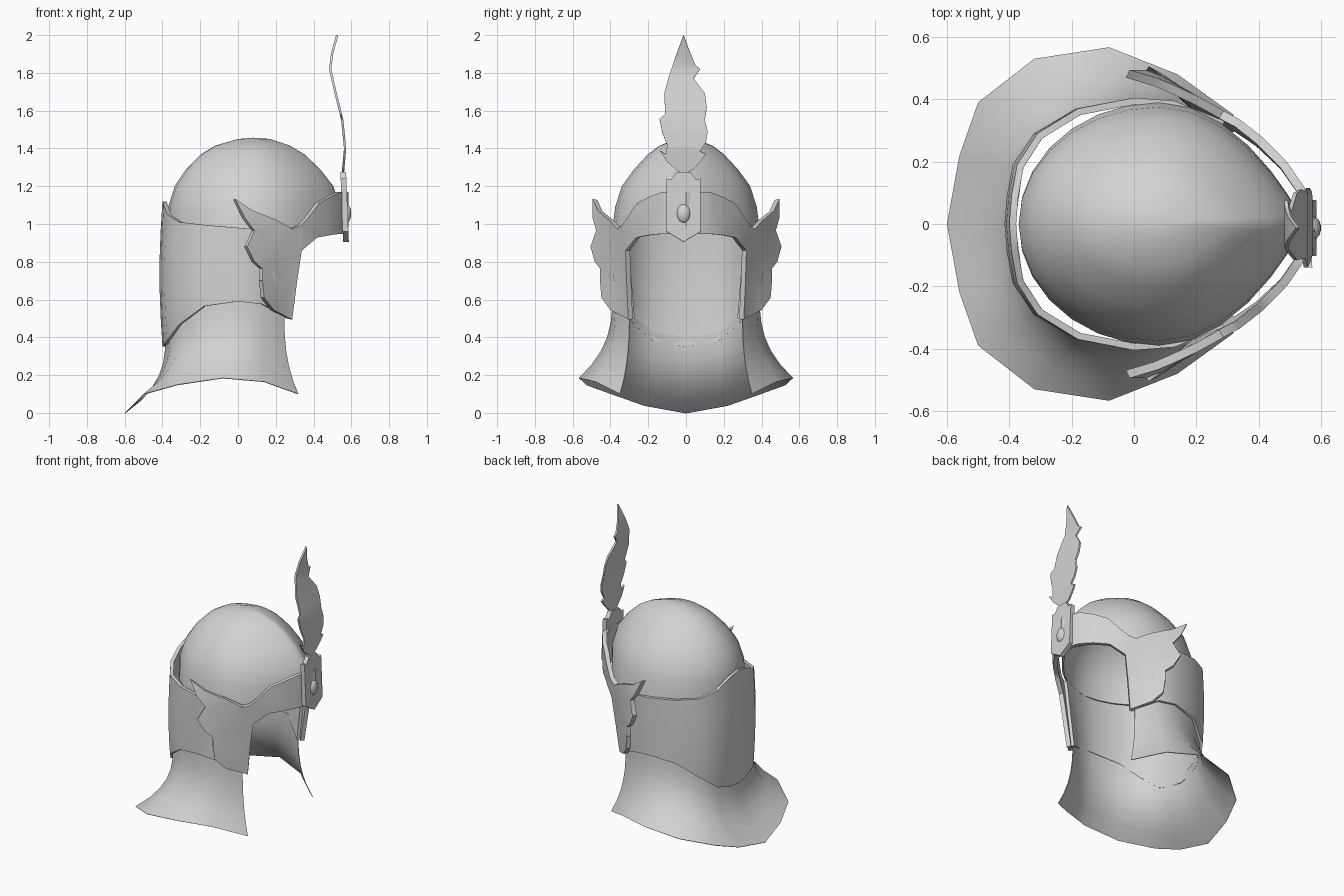
import bpy, bmesh, math
from mathutils import Vector

if "Cube" in bpy.data.objects:
    bpy.data.objects.remove(bpy.data.objects["Cube"])

steel = bpy.data.materials.new("plain_grey")
steel.diffuse_color = (0.65, 0.65, 0.65, 1)
steel.use_nodes = True
steel.node_tree.nodes["Principled BSDF"].inputs["Base Color"].default_value = steel.diffuse_color


def finish(name, bm, thick=0.0, offset=-1.0, mirror=False, angle=40):
    """Turn a bmesh into a named object, mirror and thicken it, then shade it."""
    me = bpy.data.meshes.new(name)
    bm.to_mesh(me)
    bm.free()
    ob = bpy.data.objects.new(name, me)
    bpy.context.collection.objects.link(ob)
    me.materials.append(steel)
    bpy.ops.object.select_all(action='DESELECT')
    ob.select_set(True)
    bpy.context.view_layer.objects.active = ob
    if mirror:
        m = ob.modifiers.new("mirror", 'MIRROR')
        m.use_axis = (False, True, False)
        m.merge_threshold = 0.002
        bpy.ops.object.modifier_apply(modifier=m.name)
    if thick:
        s = ob.modifiers.new("thickness", 'SOLIDIFY')
        s.thickness, s.offset = thick, offset
        bpy.ops.object.modifier_apply(modifier=s.name)
    bpy.ops.object.shade_smooth_by_angle(angle=math.radians(angle))
    return ob


def interp(table, t):
    """Piecewise linear lookup in a sorted list of pairs."""
    if t <= table[0][0]:
        return table[0][1]
    for (a, va), (b, vb) in zip(table, table[1:]):
        if t <= b:
            return va + (vb - va) * (t - a) / (b - a)
    return table[-1][1]


def grid(bm, rows, closed=False):
    """Skin rows of points, listed from the top row down."""
    vs = [[bm.verts.new(p) for p in r] for r in rows]
    n = len(vs[0])
    for a, b in zip(vs, vs[1:]):
        for i in range(n if closed else n - 1):
            j = (i + 1) % n
            bm.faces.new((a[i], b[i], b[j], a[j]))
    return vs


def sheet(outline, axis, cuts, place):
    """Flat outline, sliced across one axis, then bent by the place rule."""
    bm = bmesh.new()
    bm.faces.new([bm.verts.new((u, v, 0)) for u, v in outline])
    bmesh.ops.triangulate(bm, faces=bm.faces[:])
    no = Vector((1, 0, 0)) if axis == 0 else Vector((0, 1, 0))
    for c in cuts:
        bmesh.ops.bisect_plane(bm, geom=bm.verts[:] + bm.edges[:] + bm.faces[:],
                               dist=1e-5, plane_co=no * c, plane_no=no)
    for v in bm.verts:
        v.co = place(v.co.x, v.co.y)
    return bm


def both_sides(half):
    """Columns from the right front edge, round the back, to the left front edge."""
    right = [(c, -1) for c in reversed(half)]
    return [(c, 1) for c in reversed(half)] + [(c, -1) for c in half[1:]]


# dome: rings of (z, back x, front x, half width), pointed towards the front
rings = [(1.45, 0.0, 0.17, 0.05), (1.415, -0.12, 0.275, 0.14), (1.37, -0.195, 0.35, 0.2),
         (1.29, -0.275, 0.435, 0.275), (1.2, -0.335, 0.505, 0.34),
         (1.09, -0.37, 0.54, 0.375), (0.97, -0.37, 0.54, 0.39)]
rows, xc, N = [], 0.08, 28
for z, xb, xf, w in rings:
    row = []
    for i in range(N):
        a = 2 * math.pi * i / N
        c, s = math.cos(a), math.sin(a)
        if c > 0:
            row.append((xc + c * (xf - xc), w * s * (0.8 * abs(s) + 0.2), z))
        else:
            row.append((xc + c * (xc - xb), w * s, z))
    rows.append(row)
bm = bmesh.new()
top = grid(bm, rows, closed=True)[0]
apex = bm.verts.new((xc, 0, 1.457))
for i in range(N):
    bm.faces.new((apex, top[i], top[(i + 1) % N]))
finish("dome", bm, 0.012, angle=60)

# wrap: columns of (x, half width, top z, bottom z), slightly bulged
wrap_cols = [(-0.4, 0.0, 1.12, 0.35), (-0.393, 0.09, 1.1, 0.36), (-0.375, 0.19, 1.05, 0.385),
             (-0.31, 0.29, 1.01, 0.47), (-0.18, 0.37, 0.995, 0.565), (0.0, 0.405, 0.98, 0.59),
             (0.13, 0.395, 0.97, 0.575), (0.29, 0.33, 0.97, 0.5)]
rows = []
for k in range(6):
    t = k / 5
    row = []
    for (x, y, zt, zb), side in both_sides(wrap_cols):
        bulge = 1 + 0.04 * math.sin(math.pi * t)
        lean = 0.04 * t if x > 0.2 else 0
        bx = x * bulge if x < 0 else x
        row.append((bx - lean * 0.6, side * (y - lean), zt + (zb - zt) * t))
    rows.append(row)
bm = bmesh.new()
grid(bm, rows)
finish("neck_wrap", bm, 0.022, angle=50)

# skirt: columns of top (x, half width, z) flaring out to bottom (x, half width, z)
skirt_cols = [((-0.385, 0.0, 0.4), (-0.6, 0.0, 0.0)), ((-0.36, 0.18, 0.43), (-0.56, 0.22, 0.04)),
              ((-0.295, 0.28, 0.51), (-0.5, 0.39, 0.1)), ((-0.17, 0.355, 0.59), (-0.32, 0.53, 0.15)),
              ((0.0, 0.39, 0.62), (-0.08, 0.567, 0.185)), ((0.13, 0.375, 0.6), (0.14, 0.48, 0.165)),
              ((0.245, 0.3, 0.54), (0.32, 0.35, 0.1))]
rows = []
for k in range(7):
    t = k / 6
    f = t ** 2.7
    rows.append([(a[0] + (b[0] - a[0]) * f, side * (a[1] + (b[1] - a[1]) * f),
                  a[2] + (b[2] - a[2]) * t) for (a, b), side in both_sides(skirt_cols)])
bm = bmesh.new()
grid(bm, rows)
finish("neck_skirt", bm, 0.004, angle=50)

# brow and cheek guard with feathered wing, bent round the face
guard = [(0.57, 1.17), (0.53, 1.17), (0.42, 1.11), (0.36, 1.03), (0.32, 0.99), (0.28, 0.975),
         (0.2, 1.02), (0.07, 1.07), (-0.02, 1.13), (0.03, 1.03), (0.08, 0.965), (0.13, 0.94),
         (0.18, 0.93), (0.17, 0.9), (0.11, 0.865), (0.04, 0.88), (0.08, 0.8), (0.12, 0.765),
         (0.17, 0.75), (0.21, 0.73), (0.215, 0.7), (0.19, 0.68), (0.12, 0.7), (0.13, 0.61),
         (0.18, 0.545), (0.28, 0.495), (0.305, 0.69), (0.33, 0.86), (0.41, 0.93), (0.5, 0.945),
         (0.57, 0.95)]
plan = [(0.27, 0.36), (0.33, 0.325), (0.4, 0.27), (0.48, 0.19), (0.535, 0.11), (0.57, 0.0)]


def bend_guard(x, z):
    lean = max(0, 1 - z) * 0.12
    if x >= 0.27:
        fade = min(1, (0.57 - x) / 0.15)
        return Vector((x, interp(plan, x) - lean * fade, z))
    return Vector((x, 0.36 - lean + (0.27 - x) * (0.42 + (1.13 - z) * 0.9), z))


bm = sheet(guard, 0, [0.12, 0.2, 0.27, 0.33, 0.4, 0.44, 0.48, 0.51, 0.535], bend_guard)
finish("winged_guard", bm, 0.028, 0, mirror=True, angle=30)

# badge plate on the brow
plate = [(0, 0.905), (0.09, 0.96), (0.09, 1.24), (0.065, 1.235), (0.04, 1.275),
         (-0.04, 1.275), (-0.065, 1.235), (-0.09, 1.24), (-0.09, 0.96)]
bm = sheet(plate, 1, [], lambda y, z: Vector((0.572 - 0.04 * (z - 0.9), y - 0.013, z)))
finish("brow_plate", bm, 0.03, 0, angle=30)

# oval stud in the plate
bm = bmesh.new()
bmesh.ops.create_uvsphere(bm, u_segments=14, v_segments=8, radius=1)
for v in bm.verts:
    v.co = (0.575 + v.co.x * 0.025, v.co.y * 0.037 - 0.013, 1.055 + v.co.z * 0.05)
finish("oval_stud", bm, angle=60)

# tall feather, curved back and forth along its height
feather = [(-0.013, 2.0), (-0.05, 1.9), (-0.088, 1.79), (-0.115, 1.69), (-0.11, 1.58),
           (-0.098, 1.5), (-0.14, 1.555), (-0.125, 1.48), (-0.1, 1.42), (-0.105, 1.37),
           (-0.14, 1.39), (-0.1, 1.33), (-0.05, 1.285), (-0.013, 1.265), (0.04, 1.29),
           (0.08, 1.335), (0.105, 1.37), (0.075, 1.385), (0.105, 1.43), (0.115, 1.49),
           (0.082, 1.47), (0.1, 1.55), (0.11, 1.62), (0.1, 1.69), (0.04, 1.77),
           (0.075, 1.82), (0.05, 1.84), (0.025, 1.9)]
sway = [(1.265, 0.555), (1.4, 0.567), (1.55, 0.552), (1.7, 0.515), (1.82, 0.488),
        (1.9, 0.498), (2.0, 0.525)]
bm = sheet(feather, 1, [1.33, 1.4, 1.47, 1.55, 1.62, 1.7, 1.76, 1.82, 1.9],
           lambda y, z: Vector((interp(sway, z), y, z)))
finish("feather", bm, 0.012, 0, angle=30)
